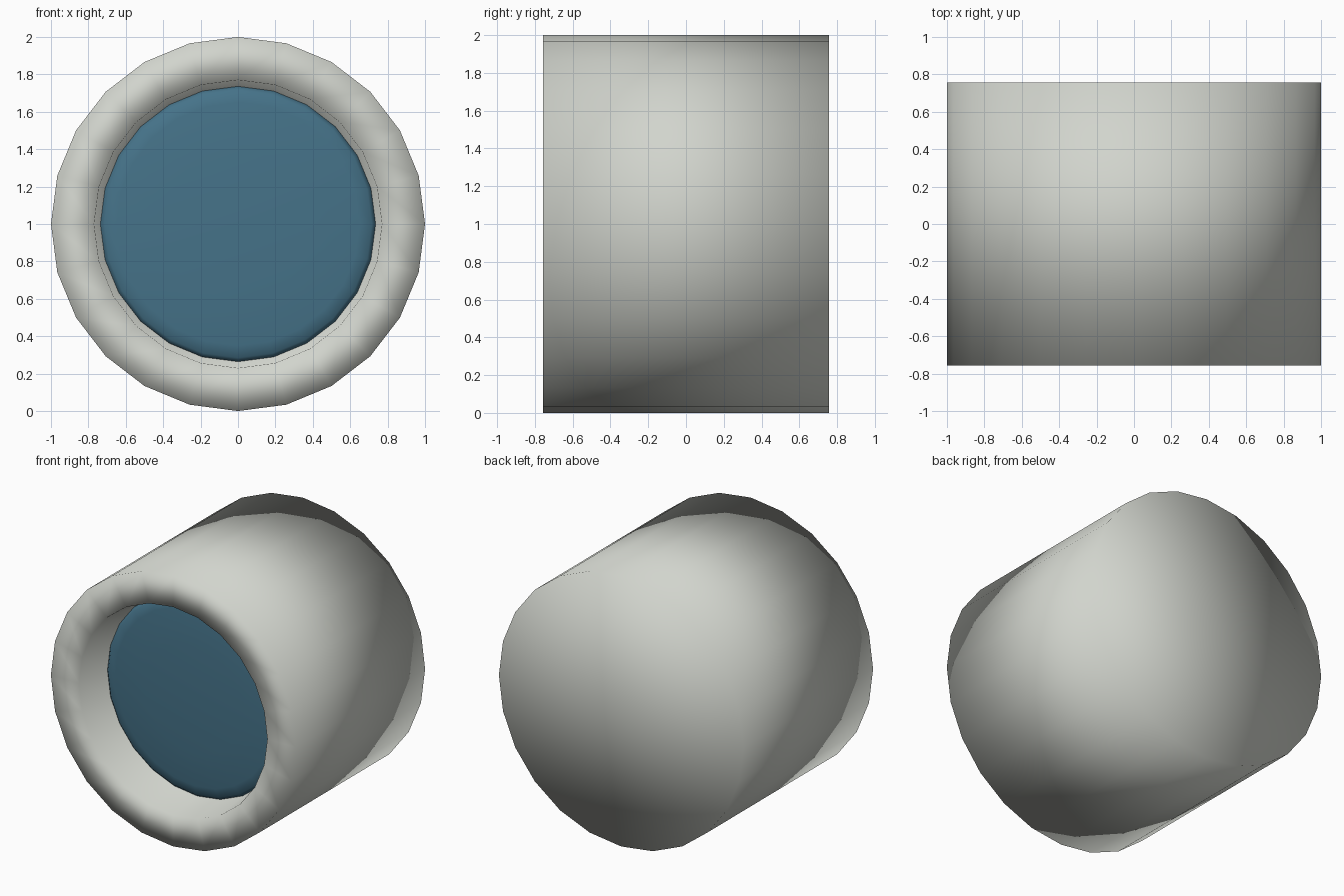
import bpy, bmesh, math

cube = bpy.data.objects.get("Cube")
if cube:
    bpy.data.objects.remove(cube, do_unlink=True)

SIDES = 24
HALF = 0.757   # half the body length along y


def make_material(name, color):
    mat = bpy.data.materials.new(name)
    mat.use_nodes = True
    mat.diffuse_color = color
    bsdf = mat.node_tree.nodes["Principled BSDF"]
    bsdf.inputs["Base Color"].default_value = color
    bsdf.inputs["Roughness"].default_value = 0.6
    return mat


def lathe(name, profile, mat):
    """Revolve (radius, y) points around the horizontal axis at z = 1."""
    bm = bmesh.new()
    rings = []
    for r, y in profile:
        if r == 0:
            rings.append([bm.verts.new((0, y, 1))] * SIDES)
            continue
        angles = [2 * math.pi * i / SIDES for i in range(SIDES)]
        rings.append([bm.verts.new((r * math.cos(a), y, 1 + r * math.sin(a)))
                      for a in angles])
    for a, b in zip(rings, rings[1:]):
        for i in range(SIDES):
            j = (i + 1) % SIDES
            corners = dict.fromkeys((a[i], a[j], b[j], b[i]))
            bm.faces.new(list(corners)).smooth = True
    bmesh.ops.recalc_face_normals(bm, faces=bm.faces)
    mesh = bpy.data.meshes.new(name)
    bm.to_mesh(mesh)
    bm.free()
    mesh.materials.append(mat)
    obj = bpy.data.objects.new(name, mesh)
    bpy.context.collection.objects.link(obj)
    return obj


grey = make_material("light_grey", (0.64, 0.66, 0.61, 1))
blue = make_material("lens_blue", (0.06, 0.17, 0.25, 1))

# Barrel: closed back, outer wall, flat front rim and tapered recess
lathe("barrel", [(0, HALF), (1, HALF), (1, -HALF), (0.77, -HALF),
                 (0.735, -0.46), (0, -0.44)], grey)

# Lens: shallow dome at the bottom of the recess
lathe("lens", [(0, -0.445), (0.738, -0.455), (0.735, -0.475), (0.715, -0.495),
               (0.65, -0.505), (0.4, -0.52), (0, -0.53)], blue)
